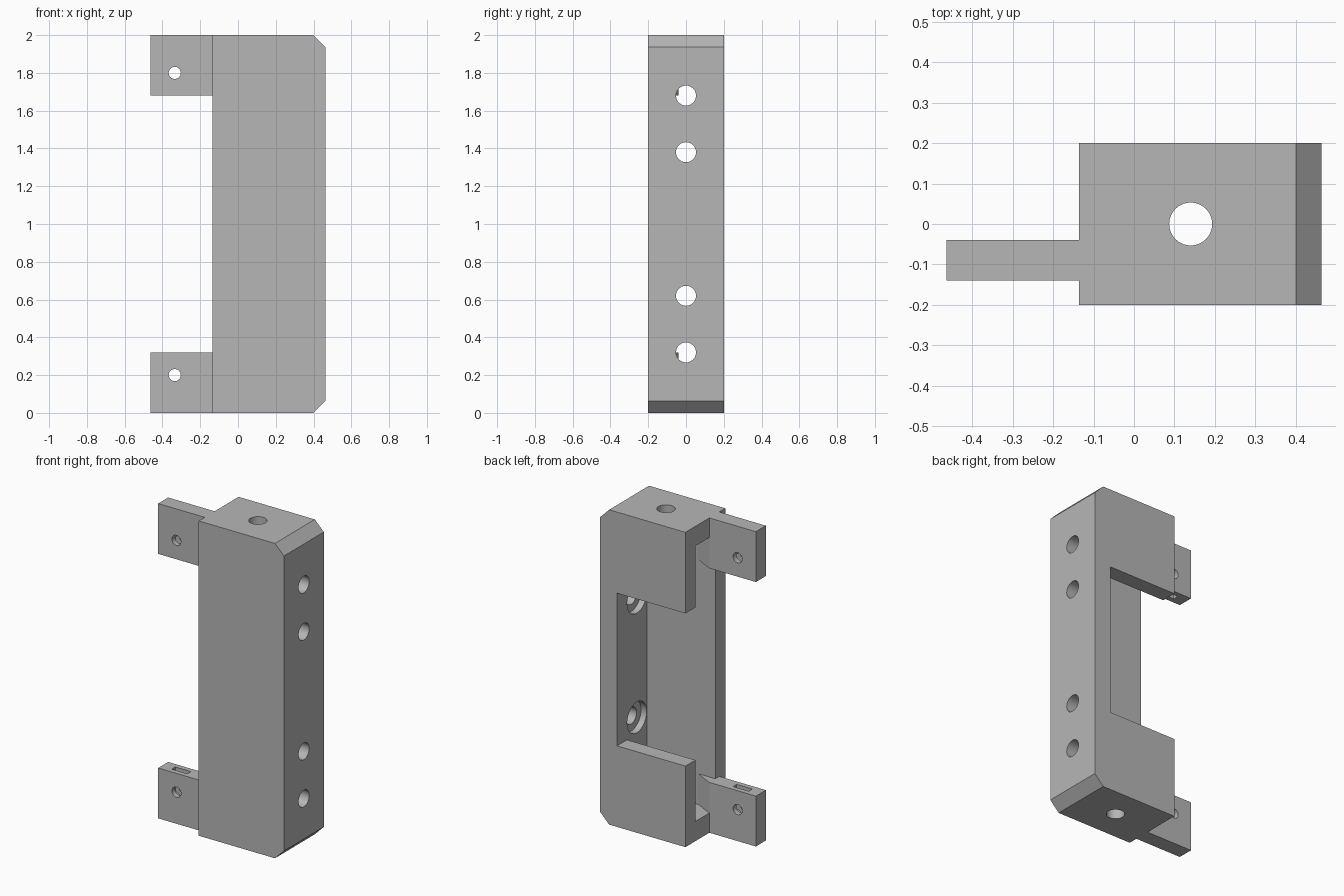
import bpy, bmesh
from math import pi
from mathutils import Matrix, Vector

cube = bpy.data.objects.get("Cube")
if cube:
    bpy.data.objects.remove(cube, do_unlink=True)

grey = bpy.data.materials.new("plain grey")
grey.use_nodes = True
colour = (0.47, 0.47, 0.47, 1)
grey.diffuse_color = colour
grey.node_tree.nodes["Principled BSDF"].inputs["Base Color"].default_value = colour


def finish(name, bm):
    bmesh.ops.recalc_face_normals(bm, faces=bm.faces)
    mesh = bpy.data.meshes.new(name)
    bm.to_mesh(mesh)
    bm.free()
    mesh.materials.append(grey)
    obj = bpy.data.objects.new(name, mesh)
    bpy.context.collection.objects.link(obj)
    return obj


def prism(name, points, offset):
    """Extrude a closed outline along an offset."""
    bm = bmesh.new()
    face = bm.faces.new([bm.verts.new(p) for p in points])
    new = bmesh.ops.extrude_face_region(bm, geom=[face])["geom"]
    verts = [v for v in new if isinstance(v, bmesh.types.BMVert)]
    bmesh.ops.translate(bm, verts=verts, vec=offset)
    return finish(name, bm)


def box(name, x0, x1, y0, y1, z0, z1):
    outline = [(x0, y0, z0), (x1, y0, z0), (x1, y1, z0), (x0, y1, z0)]
    return prism(name, outline, (0, 0, z1 - z0))


def rod(name, start, end, radius, sides=40):
    """Cylinder between two points."""
    a, b = Vector(start), Vector(end)
    turn = (b - a).to_track_quat("Z", "Y").to_matrix().to_4x4()
    bm = bmesh.new()
    bmesh.ops.create_cone(bm, cap_ends=True, segments=sides, radius1=radius,
                          radius2=radius, depth=(b - a).length,
                          matrix=Matrix.Translation((a + b) / 2) @ turn)
    return finish(name, bm)


def combine(target, tool, operation="DIFFERENCE"):
    """Apply a boolean and discard the tool."""
    mod = target.modifiers.new("join or cut", "BOOLEAN")
    mod.operation, mod.object, mod.solver = operation, tool, "EXACT"
    bpy.context.view_layer.objects.active = target
    bpy.ops.object.modifier_apply(modifier=mod.name)
    bpy.data.objects.remove(tool, do_unlink=True)


LEFT, RIGHT, WALL = -0.136, 0.463, 0.345
TAB_END, TAB_HOLE = -0.463, -0.335

# Main housing with two chamfered corners
outline = [(LEFT, 0), (0.4, 0), (RIGHT, 0.063), (RIGHT, 1.937), (0.4, 2), (LEFT, 2)]
housing = prism("bracket_housing", [(x, -0.2, z) for x, z in outline], (0, 0.4, 0))

# Hollow channel open to the side, and the window in the back wall
combine(housing, box("channel_cutter", -0.3, WALL, -0.1, 0.1, 0.125, 1.875))
combine(housing, box("window_cutter", -0.3, WALL, 0.05, 0.3, 0.515, 1.485))

# Mounting tabs, each tapering into the front wall inside the channel
for low, mirror in ((0, False), (1.68, True)):
    shape = [(TAB_END, -0.14), (-0.05, -0.14), (0.026, -0.121), (LEFT, -0.04), (TAB_END, -0.04)]
    combine(housing, prism("mounting_tab", [(x, y, low) for x, y in shape], (0, 0, 0.32)), "UNION")
    centre = 1.8 if mirror else 0.2
    # Nut pocket opening towards the middle, with a hexagonal end
    z0, z1 = (1.6, centre) if mirror else (centre, 0.4)
    pocket = box("nut_pocket", TAB_HOLE - 0.055, TAB_HOLE + 0.055, -0.108, -0.072, z0, z1)
    nut = rod("nut_seat", (TAB_HOLE, -0.108, centre), (TAB_HOLE, -0.072, centre), 0.0635, 6)
    combine(housing, nut)
    combine(housing, pocket)
    combine(housing, rod("tab_hole", (TAB_HOLE, -0.3, centre), (TAB_HOLE, 0.1, centre), 0.032, 32))

# Counterbored screw holes through the side wall
for z in (0.32, 0.62, 1.38, 1.68):
    combine(housing, rod("screw_hole", (0.3, 0, z), (0.6, 0, z), 0.053))
    combine(housing, rod("screw_recess", (0.3, 0, z), (WALL + 0.04, 0, z), 0.098))

# Holes through the top and bottom walls
for z in (0, 2):
    combine(housing, rod("end_hole", (0.14, 0, z - 0.2), (0.14, 0, z + 0.2), 0.053))

# Smooth hole walls, sharp edges elsewhere
bpy.ops.object.select_all(action="DESELECT")
housing.select_set(True)
bpy.context.view_layer.objects.active = housing
bpy.ops.object.shade_smooth_by_angle(angle=pi / 8)
